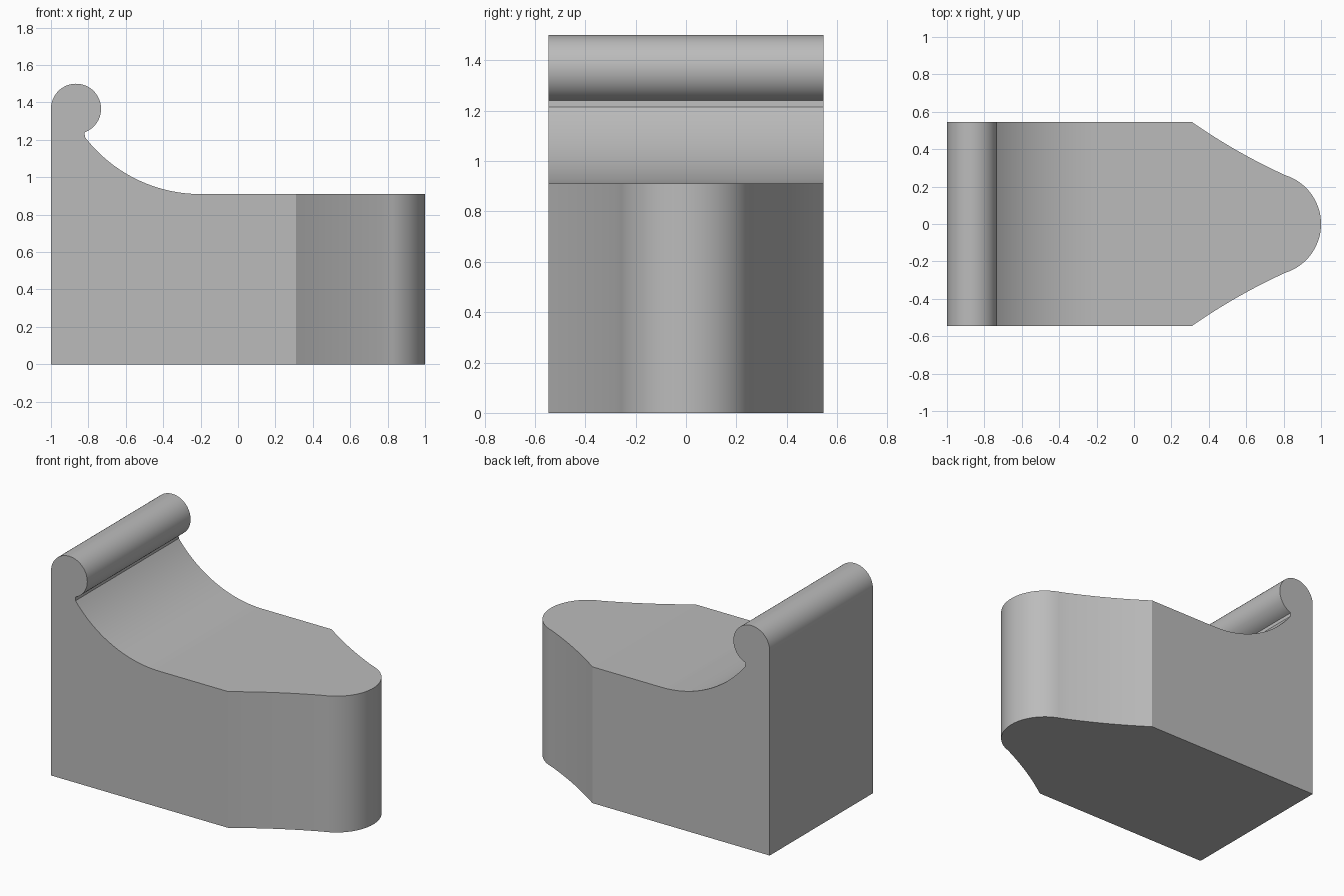
import bpy, bmesh
from math import cos, sin, radians
from mathutils import Vector

cube = bpy.data.objects.get("Cube")
if cube:
    bpy.data.objects.remove(cube, do_unlink=True)

HALF_WIDTH, SEAT = 0.545, 0.91

grey = bpy.data.materials.new("plain grey")
grey.use_nodes = True
colour = (0.5, 0.5, 0.5, 1)
grey.diffuse_color = colour
grey.node_tree.nodes["Principled BSDF"].inputs["Base Color"].default_value = colour


def arc(cx, cy, r, start, end, n):
    steps = [radians(start + (end - start) * i / n) for i in range(n + 1)]
    return [(cx + r * cos(a), cy + r * sin(a)) for a in steps]


def prism(name, points, offset):
    """Extrude a closed outline by the offset vector."""
    bm = bmesh.new()
    face = bm.faces.new([bm.verts.new(p) for p in points])
    ext = bmesh.ops.extrude_face_region(bm, geom=[face])
    moved = [g for g in ext["geom"] if isinstance(g, bmesh.types.BMVert)]
    bmesh.ops.translate(bm, vec=offset, verts=moved)
    bmesh.ops.recalc_face_normals(bm, faces=bm.faces)
    mesh = bpy.data.meshes.new(name)
    bm.to_mesh(mesh)
    bm.free()
    mesh.materials.append(grey)
    obj = bpy.data.objects.new(name, mesh)
    bpy.context.collection.objects.link(obj)
    return obj


# Side profile: flat back, rolled top edge, small neck, hollow, level top
side = [(-1, 0)]
side += arc(-0.866, 1.366, 0.134, 180, -70, 40)
side += arc(-0.2, SEAT + 0.78, 0.78, 217.5, 270, 28)
side += [(1.2, SEAT), (1.2, 0)]
body = prism("rolled_block", [(x, -0.7, z) for x, z in side], (0, 1.4, 0))

# Plan outline: straight sides, slightly hollow tapers, rounded nose
shoulder, control, nose = Vector((0.31, HALF_WIDTH)), Vector((0.547, 0.38)), Vector((0.81, 0.26))
taper = [shoulder * (1 - t) ** 2 + control * 2 * t * (1 - t) + nose * t * t
         for t in [i / 10 for i in range(10)]]
plan = [(-1.2, HALF_WIDTH)] + [tuple(p) for p in taper]
plan += arc(0.727, 0, 0.273, 72.3, -72.3, 36)
plan += [(p.x, -p.y) for p in reversed(taper)] + [(-1.2, -HALF_WIDTH)]
cutter = prism("plan_cutter", [(x, y, -0.2) for x, y in plan], (0, 0, 2))

# Trim the block to the plan outline
trim = body.modifiers.new("trim", "BOOLEAN")
trim.operation = "INTERSECT"
trim.solver = "EXACT"
trim.object = cutter
bpy.context.view_layer.objects.active = body
body.select_set(True)
cutter.select_set(False)
bpy.ops.object.modifier_apply(modifier="trim")
bpy.data.objects.remove(cutter, do_unlink=True)
bpy.ops.object.shade_smooth_by_angle(angle=radians(25))
